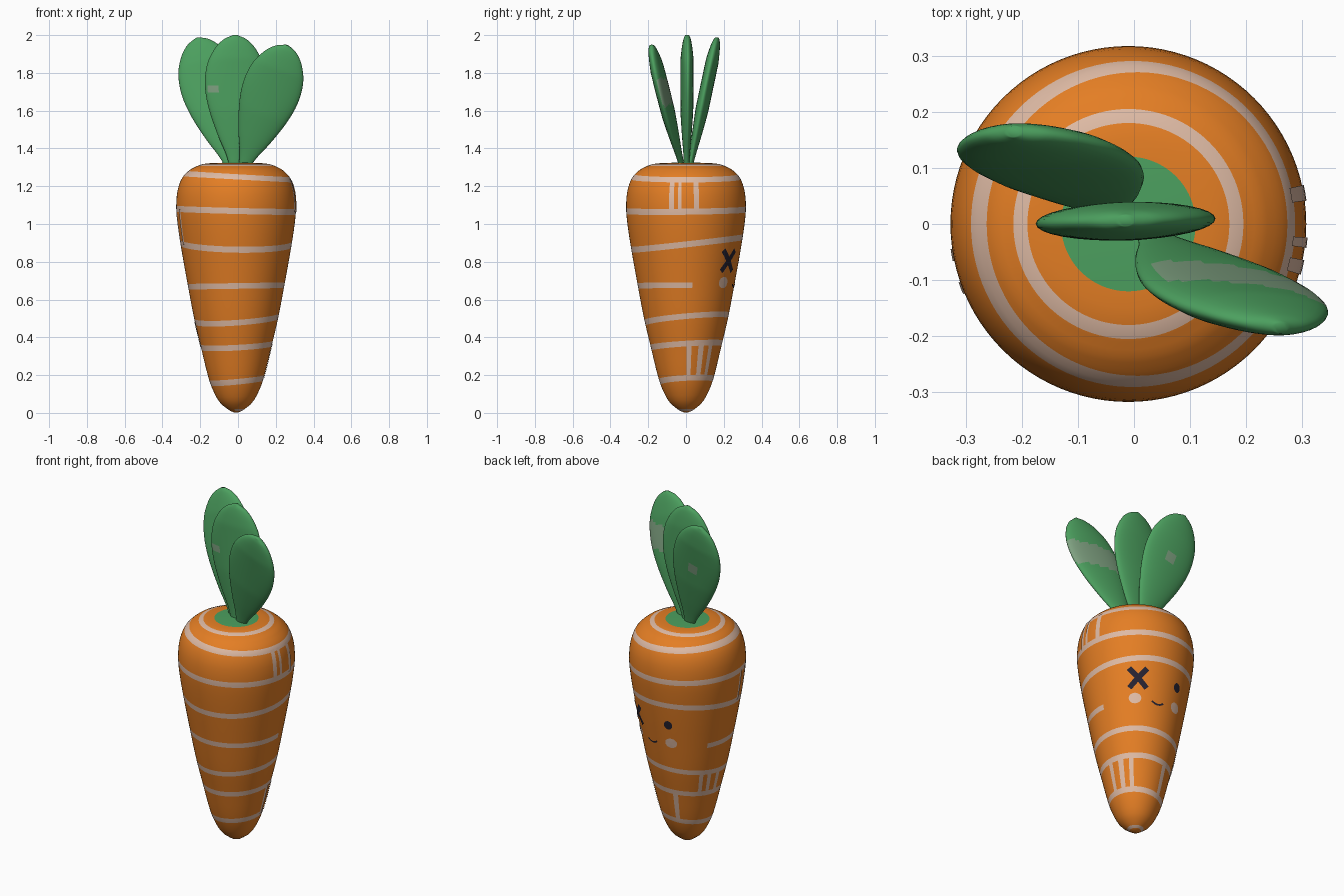
import bpy, bmesh, math
from mathutils import Vector

if "Cube" in bpy.data.objects:
    bpy.data.objects.remove(bpy.data.objects["Cube"])

CX = -0.01          # body axis sits slightly left of centre
SEG = 96


def material(name, rgb):
    m = bpy.data.materials.new(name)
    lin = [(c / 255 / 12.92 if c < 11 else ((c / 255 + 0.055) / 1.055) ** 2.4) for c in rgb]
    m.diffuse_color = (*lin, 1)
    m.use_nodes = True
    m.node_tree.nodes["Principled BSDF"].inputs["Base Color"].default_value = m.diffuse_color
    return m


ORANGE = material("carrot orange", (228, 126, 36))
PALE = material("pale peach", (222, 186, 164))
GREEN = material("leaf green", (76, 160, 95))
PALE_GREEN = material("pale leaf patch", (126, 160, 128))
DARK = material("dark ink", (38, 34, 48))


def finish(bm, name, mats):
    me = bpy.data.meshes.new(name)
    bm.to_mesh(me)
    bm.free()
    for m in mats:
        me.materials.append(m)
    for p in me.polygons:
        p.use_smooth = True
    ob = bpy.data.objects.new(name, me)
    bpy.context.collection.objects.link(ob)
    return ob


def curve(points, x):
    """Smooth (monotone-ish cubic) interpolation through (x, y) points."""
    n = len(points)
    i = max(k for k in range(n - 1) if k == 0 or points[k][0] <= x)

    def slope(k):
        a, b = points[max(k - 1, 0)], points[min(k + 1, n - 1)]
        return (b[1] - a[1]) / (b[0] - a[0])
    (x0, y0), (x1, y1) = points[i], points[i + 1]
    h = x1 - x0
    t = min(max((x - x0) / h, 0), 1)
    return ((2*t**3 - 3*t**2 + 1) * y0 + (t**3 - 2*t**2 + t) * h * slope(i)
            + (3*t**2 - 2*t**3) * y1 + (t**3 - t**2) * h * slope(i + 1))


# ---- carrot body: lathe with slanted painted stripes ----
PROFILE = [(.02, .045), (.05, .082), (.1, .113), (.175, .143), (.36, .189), (.5, .222),
           (.7, .26), (.88, .292), (1.0, .310), (1.08, .317), (1.15, .314), (1.2, .304),
           (1.25, .282), (1.29, .240), (1.305, .210)]
# stripe: height, slant along x, slant along y, half width
STRIPES = [(.172, .013, .008, .015), (.357, .010, .012, .015), (.497, .015, .020, .015),
           (.672, .004, .000, .015), (.897, -.005, .033, .016), (1.073, -.008, .004, .016),
           (1.25, -.016, .000, .014)]


def slant(k, az):
    return STRIPES[k][1] * math.cos(az) + STRIPES[k][2] * math.sin(az)


def stripe_z(k, az):
    return STRIPES[k][0] + slant(k, az)


def warp(z, az):
    """Shift a row so that it follows the slant of the stripes around it."""
    keys = [(.05, 0)] + [p for k, s in enumerate(STRIPES)
                         for p in ((s[0] - s[3], slant(k, az)), (s[0] + s[3], slant(k, az)))] + [(1.285, 0)]
    for (a, da), (b, db) in zip(keys, keys[1:]):
        if a <= z <= b:
            return z + da + (db - da) * (z - a) / (b - a)
    return z


def surf(az, z, off=0.0):
    r = curve(PROFILE, z) + off
    return Vector((CX + r * math.cos(az), r * math.sin(az), z))


# rows: stripe edges plus evenly spaced rows between them
edges = [.02] + [e for s in STRIPES for e in (s[0] - s[3], s[0] + s[3])] + [1.305]
rows = []
for i, (a, b) in enumerate(zip(edges, edges[1:])):
    n = 2 if i % 2 else 6
    rows += [(a + (b - a) * j / n, (i // 2 if i % 2 else None)) for j in range(n)]
rows.append((1.305, "cap"))

bm = bmesh.new()
rings, tags = [], []
azs = [2 * math.pi * i / SEG for i in range(SEG)]


def flat_ring(r, z, tag):
    rings.append([bm.verts.new((CX + r * math.cos(a), r * math.sin(a), z)) for a in azs])
    tags.append(tag)


flat_ring(.012, .003, None)
flat_ring(.030, .010, "tip")
for z, tag in rows:
    rings.append([bm.verts.new(surf(a, warp(z, a))) for a in azs])
    tags.append(tag)
for r, z, tag in ((.205, 1.3075, "ring"), (.18, 1.3165, None), (.15, 1.321, None),
                  (.12, 1.323, "crown"), (.05, 1.325, "crown")):
    flat_ring(r, z, tag)


def painted(tag, deg):
    if tag == 3:                       # this stripe stops on both sides of the face
        return not 8 < deg < 149
    if tag == "tip":
        return not 200 < deg < 260
    return tag == "ring" or (isinstance(tag, int))


for ra, rb, tag in zip(rings, rings[1:], tags):
    for i in range(SEG):
        j = (i + 1) % SEG
        f = bm.faces.new((ra[i], ra[j], rb[j], rb[i]))
        f.material_index = 2 if tag == "crown" else int(painted(tag, (i + .5) * 360 / SEG))
bm.faces.new(rings[0][::-1])
bm.faces.new(rings[-1]).material_index = 2
finish(bm, "carrot_body", [ORANGE, PALE, GREEN])


# ---- thin painted plates hugging the body ----
def face_out(bm):
    bm.normal_update()
    for f in bm.faces:
        c = f.calc_center_median()
        if f.normal.dot(Vector((c.x - CX, c.y, 0))) < 0:
            f.normal_flip()


def place(deg, z, u, v, off):
    """Point u sideways and v up from (deg, z) on the body surface."""
    return surf(math.radians(deg) + u / curve(PROFILE, z), z + v, off)


def ribbon(bm, deg, z, path, half, off=.003):
    pairs = []
    for k, (u, v) in enumerate(path):
        a, b = path[max(k - 1, 0)], path[min(k + 1, len(path) - 1)]
        d = Vector((b[0] - a[0], b[1] - a[1])).normalized() * half
        pairs.append([bm.verts.new(place(deg, z, u - s * d.y, v + s * d.x, off)) for s in (-1, 0, 1)])
    for p, q in zip(pairs, pairs[1:]):
        for s in (0, 1):
            bm.faces.new((p[s], p[s + 1], q[s + 1], q[s]))


def disc(name, deg, z, ru, rv, mat):
    bm = bmesh.new()
    mid = bm.verts.new(place(deg, z, 0, 0, .004))
    rim = [bm.verts.new(place(deg, z, ru * math.cos(a), rv * math.sin(a), .003)) for a in azs[::4]]
    for i in range(len(rim)):
        bm.faces.new((mid, rim[i - 1], rim[i]))
    face_out(bm)
    finish(bm, name, [mat])


def ribbons(name, items, mat):
    bm = bmesh.new()
    for deg, z, path, half in items:
        ribbon(bm, deg, z, path, half)
    face_out(bm)
    finish(bm, name, [mat])


# face: cross eye, round eye, cheeks and smile
steps = [k / 6 - 1 for k in range(13)]
ribbons("cross_eye", [(53, .805, [(.048 * s, .056 * t * s) for s in steps], .015) for t in (1, -1)], DARK)
disc("round_eye", 103, .805, .024, .027, DARK)
disc("cheek_near_cross", 49.5, .69, .034, .030, PALE)
disc("cheek_near_round", 105, .69, .034, .030, PALE)
ribbons("smile", [(78, .668, [(.034 * s, .014 * s * s) for s in steps], .005)], DARK)

# short bars joining neighbouring stripes: lower stripe index, angle, half width
BARS = [(5, -14, .013), (5, -6, .009), (5, 10, .014), (0, 5, .010), (0, 25, .012), (0, 43, .010),
        (0, 105, .011), (1, 145, .010), (1, 158, .010), (1, 174, .011), (4, 190, .010), (4, 201, .010)]
items = []
for k, deg, half in BARS:
    a = math.radians(deg)
    z0, z1 = stripe_z(k, a), stripe_z(k + 1, a)
    items.append((deg, z0, [(0, (z1 - z0) * i / 8) for i in range(9)], half))
ribbons("stripe_bars", items, PALE)

# ---- leaves: lens-shaped blades ----
WIDTH = [(0, .028), (.1, .048), (.25, .092), (.45, .138), (.62, .157), (.78, .145), (.9, .105), (.97, .058), (1, .012)]


def leaf(name, base, tip, side, scale, patch):
    base, tip = Vector(base), Vector(tip)
    axis = tip - base
    side = Vector(side)
    side = (side - axis * side.dot(axis) / axis.length_squared).normalized()
    back = axis.cross(side).normalized()          # points to the rear (+y)
    n, m = 40, 32
    bm = bmesh.new()
    loops = []
    for i in range(n + 1):
        t = 1 - (1 - i / n) ** 1.5                # rows closer together at the tip
        w = curve(WIDTH, t) * scale
        th = min(.034, .008 + w * .19)
        loops.append([bm.verts.new(base + axis * t + side * w * math.cos(a) + back * th * math.sin(a))
                      for a in (2 * math.pi * k / m for k in range(m))])
    for i in range(n):
        t = 1 - (1 - (i + .5) / n) ** 1.5
        for k in range(m):
            a = 2 * math.pi * (k + .5) / m
            f = bm.faces.new((loops[i][k], loops[i][(k + 1) % m], loops[i + 1][(k + 1) % m], loops[i + 1][k]))
            f.material_index = int(patch(t, math.cos(a), math.sin(a) > 0))
    bm.faces.new(loops[0])
    bm.faces.new(loops[-1])
    bmesh.ops.recalc_face_normals(bm, faces=bm.faces)
    finish(bm, name, [GREEN, PALE_GREEN])


leaf("middle_leaf", (-.015, .003, 1.30), (-.015, .006, 2.0), (1, .03, 0), 1.02,
     lambda t, u, rear: not rear and abs(t - .6) < .03 and abs(u + .75) < .2)
leaf("right_leaf", (.03, -.02, 1.30), (.262, -.185, 1.945), (1, -.12, 0), .99,
     lambda t, u, rear: rear and abs(t - .61 - .08 * u) < .11 and u > -.8)
leaf("left_leaf", (-.035, .02, 1.30), (-.215, .165, 1.985), (1, -.05, 0), 1.0,
     lambda t, u, rear: rear and abs(t - .6) < .04 and abs(u + .05) < .15)
